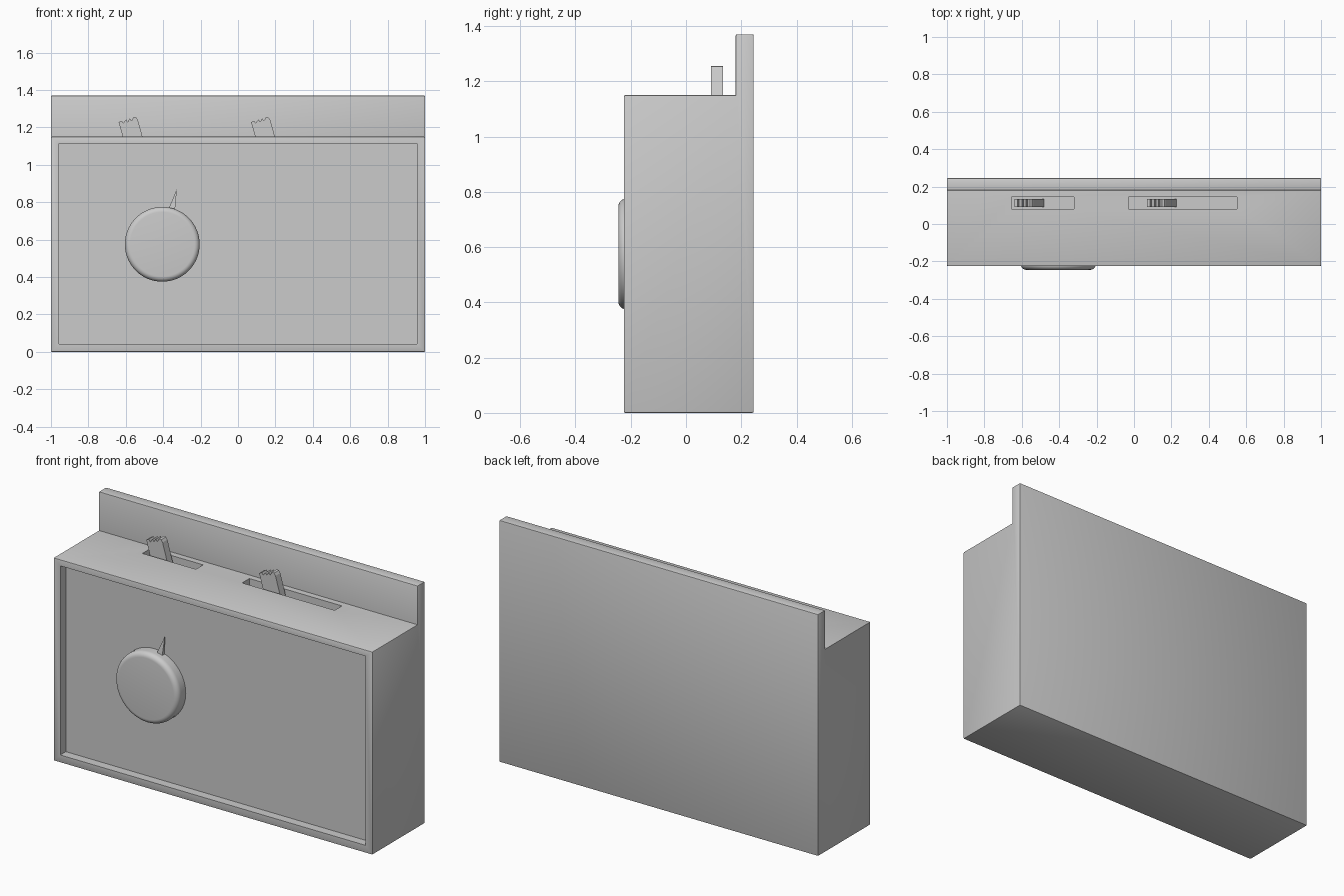
import bpy, bmesh, math
from mathutils import Vector, Matrix

if "Cube" in bpy.data.objects:
    bpy.data.objects.remove(bpy.data.objects["Cube"])


def finish(name, bm, smooth=False):
    bmesh.ops.recalc_face_normals(bm, faces=bm.faces[:])
    mesh = bpy.data.meshes.new(name)
    bm.to_mesh(mesh)
    bm.free()
    obj = bpy.data.objects.new(name, mesh)
    bpy.context.collection.objects.link(obj)
    if smooth:
        bpy.ops.object.select_all(action='DESELECT')
        obj.select_set(True)
        bpy.context.view_layer.objects.active = obj
        bpy.ops.object.shade_smooth_by_angle(angle=math.radians(40))
    return obj


def prism(points, direction):
    """Extrude a closed outline of 3D points along a direction."""
    bm = bmesh.new()
    face = bm.faces.new([bm.verts.new(p) for p in points])
    res = bmesh.ops.extrude_face_region(bm, geom=[face])
    verts = [v for v in res['geom'] if isinstance(v, bmesh.types.BMVert)]
    bmesh.ops.translate(bm, verts=verts, vec=Vector(direction))
    if not face.is_valid or len(bm.faces) == len(points) + 1:
        bm.faces.new([v for v in bm.verts if v not in verts])
    bmesh.ops.recalc_face_normals(bm, faces=bm.faces[:])
    return bm


def cut_box(target, x, y, z):
    """Subtract a box given by its ranges."""
    pts = [(x[0], y[0], z[0]), (x[1], y[0], z[0]), (x[1], y[1], z[0]), (x[0], y[1], z[0])]
    cutter = finish("cutter", prism(pts, (0, 0, z[1] - z[0])))
    cutter.hide_render = True
    mod = target.modifiers.new("cut", 'BOOLEAN')
    mod.operation = 'DIFFERENCE'
    mod.solver = 'EXACT'
    mod.object = cutter
    bpy.context.view_layer.objects.active = target
    bpy.ops.object.modifier_apply(modifier=mod.name)
    bpy.data.objects.remove(cutter)


# Housing: box with a raised back panel, softly bevelled outer edges
side = [(-.225, 0), (.245, 0), (.245, 1.37), (.18, 1.37), (.18, 1.15), (-.225, 1.15)]
bm = prism([(-1, y, z) for y, z in side], (2, 0, 0))
edges = [e for e in bm.edges if e.is_convex]
bmesh.ops.bevel(bm, geom=edges, offset=.005, segments=2, profile=.5, affect='EDGES')
housing = finish("housing", bm)

# Front recess and the two lever slots
cut_box(housing, (-.957, .957), (-.4, -.175), (.043, 1.115))
SLOTS = [(-.655, -.32), (-.03, .55)]
for x_range in SLOTS:
    cut_box(housing, x_range, (.08, .145), (1.05, 1.3))
bpy.ops.object.select_all(action='DESELECT')
housing.select_set(True)
bpy.context.view_layer.objects.active = housing
bpy.ops.object.shade_smooth_by_angle(angle=math.radians(40))

# Slanted levers with a notched grip on top
lever = [(-.588, 1.05), (-.638, 1.228), (-.622, 1.236), (-.614, 1.222),
         (-.598, 1.243), (-.590, 1.229), (-.578, 1.249), (-.570, 1.235),
         (-.557, 1.256), (-.545, 1.253), (-.536, 1.240), (-.482, 1.05)]
for name, dx in (("left_lever", 0), ("right_lever", .708)):
    finish(name, prism([(x + dx, .09, z) for x, z in lever], (0, .043, 0)))

# Round knob with a rounded front rim
bm = bmesh.new()
bmesh.ops.create_cone(bm, cap_ends=True, segments=64, radius1=.2, radius2=.2, depth=.07,
                      matrix=Matrix.Translation((-.405, -.21, .575)) @ Matrix.Rotation(math.pi / 2, 4, 'X'))
rim = [e for e in bm.edges if all(v.co.y < -.22 for v in e.verts)]
bmesh.ops.bevel(bm, geom=rim, offset=.028, segments=6, profile=.5, affect='EDGES')
finish("knob", bm, True)

# Tapered pointer above the knob
bm = bmesh.new()
tip = bm.verts.new((-.327, -.188, .87))
base = [bm.verts.new(p) for p in ((-.375, -.2, .755), (-.338, -.2, .745),
                                  (-.338, -.175, .745), (-.375, -.175, .755))]
bm.faces.new(base)
for i in range(4):
    bm.faces.new((base[i], base[(i + 1) % 4], tip))
finish("pointer", bm)
